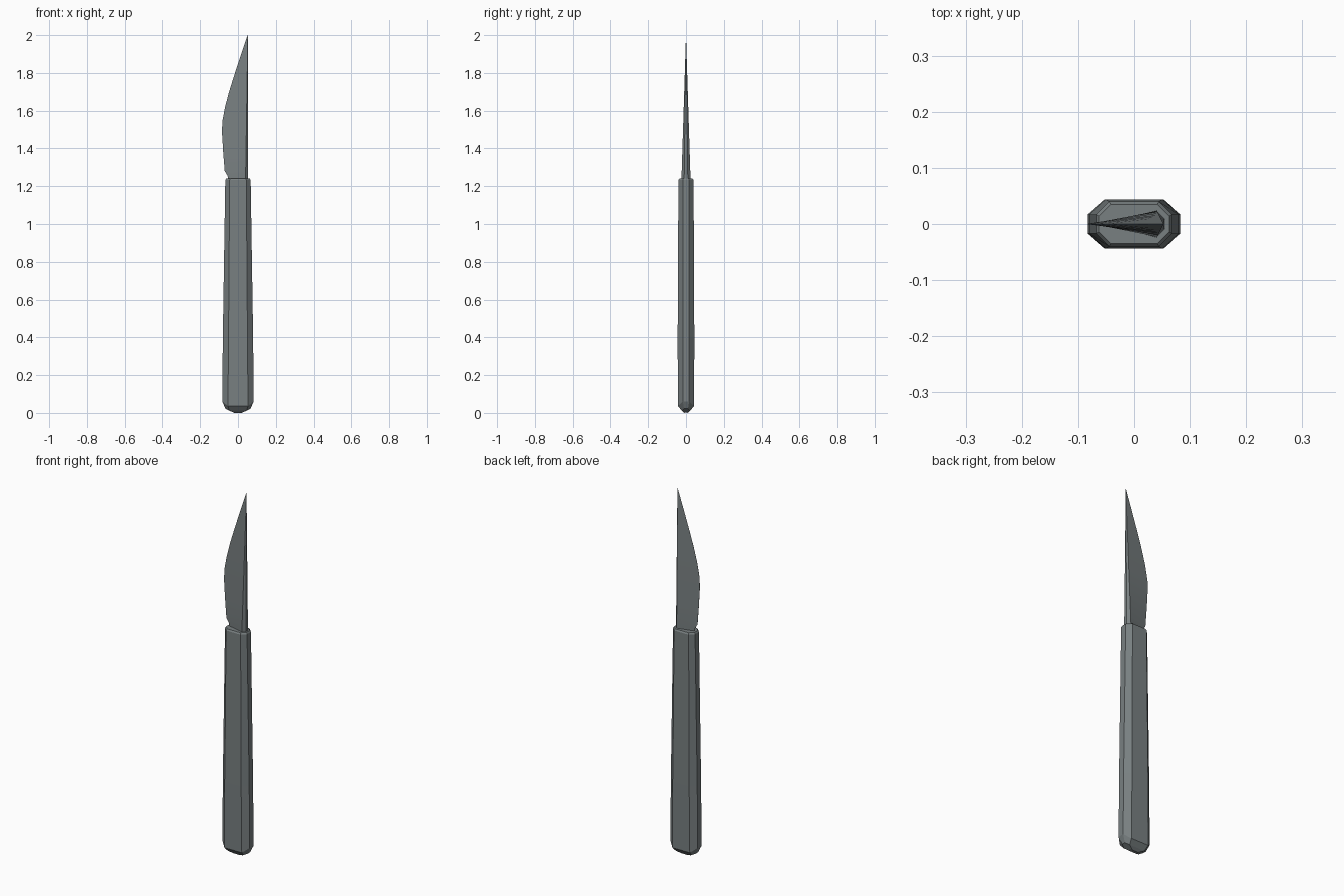
import bpy, bmesh

if "Cube" in bpy.data.objects:
    bpy.data.objects.remove(bpy.data.objects["Cube"])

steel = bpy.data.materials.new("dark grey steel")
steel.diffuse_color = (0.19, 0.215, 0.22, 1)
steel.use_nodes = True
steel.node_tree.nodes["Principled BSDF"].inputs["Base Color"].default_value = steel.diffuse_color


def loft(name, rings, smooth=None):
    """Skin a list of equal-length rings and cap both ends."""
    bm = bmesh.new()
    loops = [[bm.verts.new(p) for p in ring] for ring in rings]
    n = len(loops[0])
    for lo, hi in zip(loops, loops[1:]):
        for i in range(n):
            j = (i + 1) % n
            bm.faces.new((lo[i], lo[j], hi[j], hi[i]))
    bm.faces.new(loops[0][::-1])
    bm.faces.new(loops[-1])
    bmesh.ops.remove_doubles(bm, verts=bm.verts, dist=0.0002)
    bmesh.ops.recalc_face_normals(bm, faces=bm.faces)
    mesh = bpy.data.meshes.new(name)
    bm.to_mesh(mesh)
    bm.free()
    mesh.materials.append(steel)
    obj = bpy.data.objects.new(name, mesh)
    bpy.context.collection.objects.link(obj)
    if smooth:
        bpy.context.view_layer.objects.active = obj
        obj.select_set(True)
        bpy.ops.object.shade_smooth_by_angle(angle=smooth)
        obj.select_set(False)
    return obj


def octagon(a, b, za, c, d, zc):
    """Side corners (a, b) at height za, front/back corners (c, d) at height zc."""
    return [(a, -b, za), (a, b, za), (c, d, zc), (-c, d, zc),
            (-a, b, za), (-a, -b, za), (-c, -d, zc), (c, -d, zc)]


# Handle: tapered octagonal bar with a rounded butt and a chamfered collar
loft("handle", [
    octagon(0.026, 0.005, 0.003, 0.018, 0.008, 0.0),
    octagon(0.066, 0.010, 0.022, 0.046, 0.022, 0.012),
    octagon(0.083, 0.017, 0.060, 0.053, 0.043, 0.036),
    octagon(0.080, 0.017, 0.400, 0.050, 0.044, 0.400),
    octagon(0.067, 0.017, 1.232, 0.044, 0.040, 1.232),
    octagon(0.062, 0.014, 1.240, 0.041, 0.035, 1.240),
])

# Blade: curved cutting edge on -x, straight spine on +x, thinning to the tip
edge = [(-0.050, 1.235), (-0.055, 1.255), (-0.070, 1.28), (-0.078, 1.38),
        (-0.084, 1.48), (-0.083, 1.54), (-0.068, 1.62), (-0.047, 1.70),
        (-0.019, 1.79), (0.014, 1.89), (0.051, 2.0)]
rings = []
for x, z in edge:
    k = (2.0 - z) / 0.765
    t = 0.024 * k
    shoulder = 0.052 - 0.012 * k
    spine = 0.052 + 0.002 * k
    rings.append([(x, -0.0005 * k, z), (shoulder, -t, z), (spine, -0.4 * t, z),
                  (spine, 0.4 * t, z), (shoulder, t, z), (x, 0.0005 * k, z)])
loft("blade", rings, smooth=0.35)
